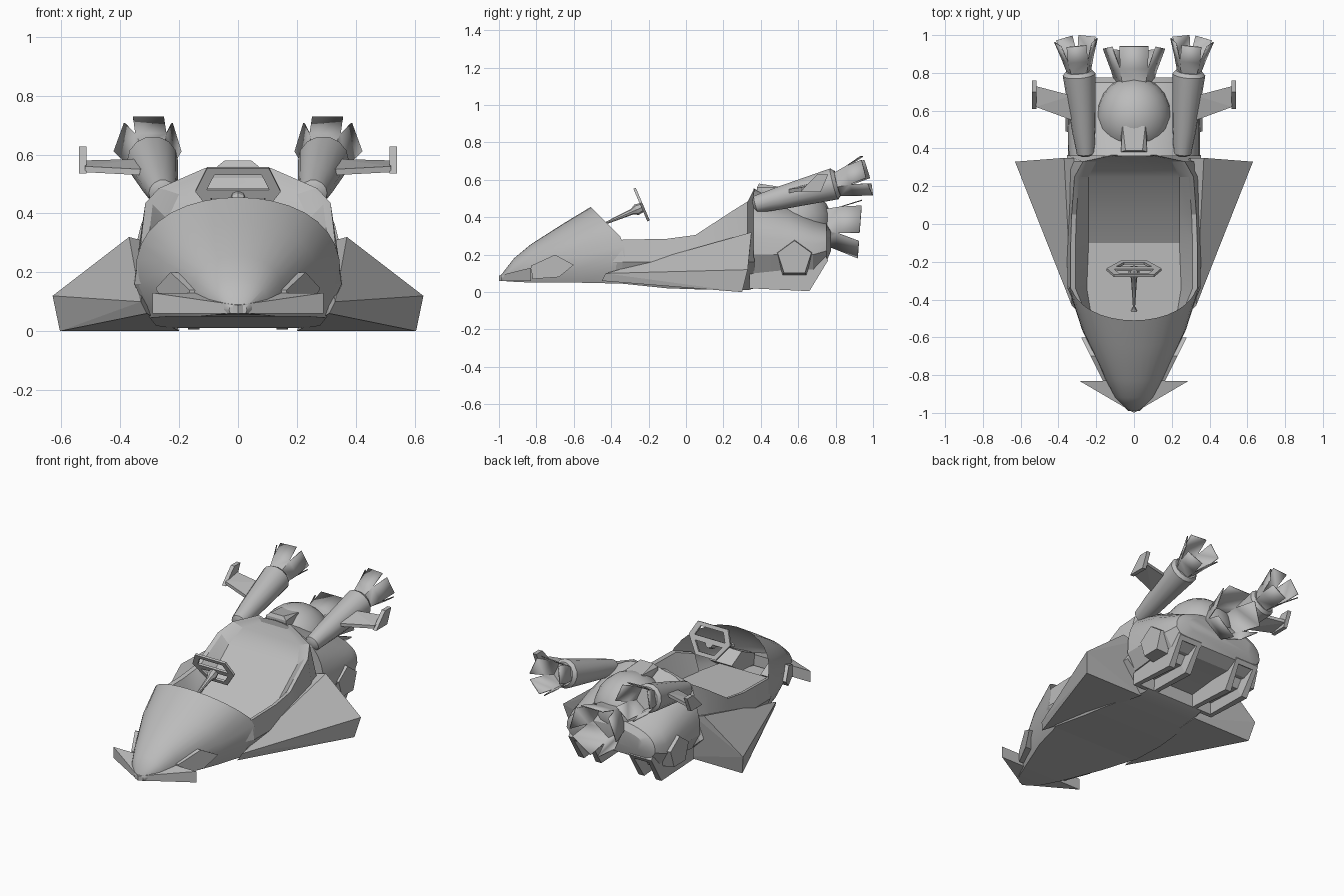
import bpy, bmesh
from math import sin, cos, pi, radians
from mathutils import Vector

default_cube = bpy.data.objects.get("Cube")
if default_cube:
    bpy.data.objects.remove(default_cube, do_unlink=True)

GREY = (0.5, 0.5, 0.5, 1)
grey = bpy.data.materials.new("hull_grey")
grey.use_nodes = True
grey.diffuse_color = GREY
grey.node_tree.nodes["Principled BSDF"].inputs["Base Color"].default_value = GREY


def finish(name, bm, mirror=False, smooth=0, thickness=0):
    """Turn a bmesh into a named object with shared finishing."""
    bmesh.ops.recalc_face_normals(bm, faces=bm.faces[:])
    mesh = bpy.data.meshes.new(name)
    bm.to_mesh(mesh)
    bm.free()
    mesh.materials.append(grey)
    if smooth:
        mesh.shade_smooth()
        mesh.set_sharp_from_angle(angle=radians(smooth))
    obj = bpy.data.objects.new(name, mesh)
    bpy.context.collection.objects.link(obj)
    if thickness:
        solid = obj.modifiers.new("Solidify", "SOLIDIFY")
        solid.thickness = thickness
        solid.offset = 0
    if mirror:
        obj.modifiers.new("Mirror", "MIRROR")


def loft(rings, cap_start=False, cap_end=False):
    """Skin closed rings that all have the same point count."""
    bm = bmesh.new()
    rows = [[bm.verts.new(p) for p in ring] for ring in rings]
    n = len(rows[0])
    for a, b in zip(rows, rows[1:]):
        for i in range(n):
            j = (i + 1) % n
            bm.faces.new((a[i], a[j], b[j], b[i]))
    if cap_start:
        bm.faces.new(rows[0])
    if cap_end:
        bm.faces.new(rows[-1])
    return bm


def solid_hull(name, points, mirror=False):
    """Convex solid around a few corner points."""
    bm = bmesh.new()
    corners = [bm.verts.new(p) for p in points]
    bmesh.ops.convex_hull(bm, input=corners)
    bmesh.ops.dissolve_limit(bm, angle_limit=0.02, verts=bm.verts[:], edges=bm.edges[:])
    finish(name, bm, mirror=mirror)


def both_sides(half):
    return half + [(-x, y, z) for x, y, z in reversed(half) if x > 0]


def arch(y, w, low, mid, top, slant=0.0, steps=9):
    """Rounded hull section; slant sweeps the lower part backwards."""
    def drop(z):
        return y + slant * min(top - z, 0.18)

    half = [(w * 0.85, drop(low), low)]
    for i in range(steps + 1):
        a = pi / 2 * (1 - i / steps)
        z = mid + (top - mid) * max(cos(a), 0) ** 0.72
        half.append((w * sin(a) if i < steps else 0, drop(z), z))
    return both_sides(half)


def axis_frame(start, end):
    d = (Vector(end) - Vector(start)).normalized()
    u = d.cross(Vector((0, 0, 1))).normalized()
    return u, u.cross(d)


def circle(centre, u, v, r, n, phase=0.0):
    return [centre + r * (u * cos(phase + 2 * pi * i / n) + v * sin(phase + 2 * pi * i / n))
            for i in range(n)]


def spindle(start, end, stations, n):
    """Rings of (fraction along the axis, radius)."""
    u, v = axis_frame(start, end)
    a, b = Vector(start), Vector(end)
    return loft([circle(a.lerp(b, t), u, v, r, n) for t, r in stations], True, True)


def crown(name, start, end, r_base, r_mid, r_tip, mirror=False, n=5):
    """Flared exhaust whose rim is split into broad petals."""
    u, v = axis_frame(start, end)
    a, b = Vector(start), Vector(end)
    step = 2 * pi / n
    phase = pi / 2 - step / 2
    bm = loft([circle(a, u, v, r_base, n, phase),
               circle(a.lerp(b, 0.42), u, v, r_mid, n, phase)], True)
    notches = list(bm.verts)[n:]
    for i in range(n):
        tips = []
        for k in (0.88, 0.12):
            t = phase + (i + k) * step
            tips.append(bm.verts.new(b + r_tip * (u * cos(t) + v * sin(t))))
        bm.faces.new((notches[i], notches[(i + 1) % n], *tips))
    finish(name, bm, mirror=mirror, smooth=35, thickness=0.006)


# Rounded nose hood, open towards the cockpit
hood = [arch(-0.99, 0.03, 0.06, 0.07, 0.09),
        arch(-0.92, 0.1, 0.055, 0.085, 0.18),
        arch(-0.83, 0.155, 0.05, 0.1, 0.255, 0.1),
        arch(-0.65, 0.275, 0.05, 0.13, 0.37, 0.5),
        arch(-0.51, 0.35, 0.045, 0.16, 0.455, 1.0)]
finish("nose_hood", loft(hood, cap_start=True), smooth=40)

# Cockpit tub: keel x z, side x, rim x z, floor x z at each y
tub = []
for y, kx, kz, mx, rx, rz, fx, fz in (
        (-0.46, 0.25, 0.05, 0.3, 0.285, 0.24, 0.23, 0.13),
        (-0.34, 0.3, 0.045, 0.352, 0.335, 0.28, 0.25, 0.13),
        (-0.1, 0.28, 0.02, 0.355, 0.335, 0.285, 0.24, 0.13),
        (0.05, 0.26, 0.015, 0.355, 0.33, 0.305, 0.24, 0.22),
        (0.25, 0.22, 0.01, 0.355, 0.315, 0.435, 0.24, 0.38),
        (0.33, 0.2, 0.01, 0.355, 0.27, 0.485, 0.2, 0.465),
        (0.365, 0.2, 0.02, 0.355, 0.11, 0.555, 0.07, 0.53)):
    tub.append(both_sides([(kx, y, kz), (mx, y, 0.16), (rx, y, rz),
                           (rx - 0.025, y, rz - 0.005), (fx, y, fz)]))
finish("cockpit_tub", loft(tub, cap_end=True), smooth=20)
solid_hull("cockpit_floor", [(s * x, y, z) for s in (-1, 1) for z in (0.11, 0.13)
                             for x, y in ((0.2, -0.62), (0.25, -0.4))])

# Rear hull and engine dome
rear = [arch(0.36, 0.35, 0.1, 0.2, 0.555), arch(0.55, 0.35, 0.12, 0.2, 0.47),
        arch(0.68, 0.34, 0.12, 0.2, 0.4), arch(0.75, 0.31, 0.16, 0.22, 0.37),
        arch(0.775, 0.24, 0.22, 0.25, 0.33)]
finish("rear_hull", loft(rear, True, True), smooth=25)
dome = bmesh.new()
bmesh.ops.create_uvsphere(dome, u_segments=20, v_segments=12, radius=0.2)
for vert in dome.verts:
    vert.co = (vert.co.x, vert.co.y * 1.08 + 0.565, vert.co.z + 0.37)
finish("engine_dome", dome, smooth=40)
solid_hull("dome_scoop", [(s * x, y, z) for s in (-1, 1) for x, y, z in (
    (0.07, 0.38, 0.5), (0.07, 0.38, 0.56), (0.045, 0.39, 0.58),
    (0.07, 0.52, 0.5), (0.06, 0.52, 0.56))])
crown("main_exhaust", (0, 0.73, 0.36), (0, 0.93, 0.345), 0.1, 0.125, 0.165)

# Swept side wings
solid_hull("side_wing", [(0.31, -0.45, 0.06), (0.33, -0.43, 0.1), (0.3, 0.35, 0.3),
                         (0.37, 0.35, 0.32), (0.63, 0.33, 0.12),
                         (0.605, 0.3, 0), (0.2, 0.3, 0)], mirror=True)

# Wedge spoiler under the nose
solid_hull("front_spoiler", [(0, -1, 0.06), (0, -1, 0.088)] + [
    (s * 0.29, -0.83, z) for s in (-1, 1) for z in (0.06, 0.13)])

# Angular pods on the flanks of the nose, following the hull taper
pod = [(-0.83, 0.14), (-0.7, 0.2), (-0.6, 0.145), (-0.68, 0.08), (-0.82, 0.07)]
solid_hull("nose_pod", [(x, y, z) for y, z in pod
                        for x in (0.1, 0.165 + (y + 0.83) * 0.5)], mirror=True)

# Five-sided vents on the rear flanks
vent = loft([circle(Vector((x, 0.58, 0.18)), Vector((0, 0, 1)), Vector((0, 1, 0)), r, 5)
             for x, r in ((0.28, 0.11), (0.362, 0.095))], True, True)
finish("flank_vent", vent, mirror=True)

# Slotted skids below the tail
profile = [(0.34, 0.14), (0.34, 0.02), (0.66, 0.005), (0.76, 0.17), (0.73, 0.22)]
skid = loft([[(x, y, z) for y, z in profile] for x in (0.13, 0.29)], True, True)
bmesh.ops.recalc_face_normals(skid, faces=skid.faces[:])
slots = [f for f in skid.faces if f.normal.z < -0.4]
bmesh.ops.inset_region(skid, faces=slots, thickness=0.04)
bmesh.ops.inset_region(skid, faces=slots, thickness=0.003, depth=-0.07)
finish("tail_skid", skid, mirror=True)

# Raised twin engines with crowns and outboard fins
FRONT, BACK, TIP = (0.255, 0.36, 0.465), (0.292, 0.81, 0.583), (0.307, 0.968, 0.628)
engine = spindle(FRONT, BACK, ((0, 0.025), (0.03, 0.047), (0.3, 0.062),
                               (0.96, 0.087), (1, 0.07)), 14)
finish("engine_tube", engine, mirror=True, smooth=35)
crown("engine_exhaust", BACK, TIP, 0.068, 0.088, 0.115, mirror=True)
solid_hull("engine_fin", [(x, y, z + t) for t in (0, 0.02) for x, y, z in (
    (0.33, 0.55, 0.53), (0.33, 0.68, 0.565), (0.52, 0.62, 0.54), (0.52, 0.73, 0.56))],
    mirror=True)
solid_hull("fin_plate", [(x, y, z) for x in (0.515, 0.54) for y, z in (
    (0.61, 0.535), (0.72, 0.535), (0.76, 0.628), (0.7, 0.628))], mirror=True)

# Steering column, hub and six-sided wheel
column = spindle((0, -0.46, 0.355), (0, -0.23, 0.455),
                 ((0, 0.018), (0.1, 0.006), (0.75, 0.016), (0.85, 0.03), (1, 0.025)), 8)
finish("steering_column", column, smooth=30)


def on_wheel(x, h):
    """Place a point on the tilted wheel plane, h running bottom to top."""
    return Vector((x, -0.2 - 0.075 * h, 0.38 + 0.175 * h))


rim = [on_wheel(x, h) for x, h in ((0.07, 0), (0.145, 0.55), (0.105, 1),
                                   (-0.105, 1), (-0.145, 0.55), (-0.07, 0))]
hub = on_wheel(0, 0.5)
finish("steering_wheel", loft([rim, [hub.lerp(p, 0.76) for p in rim]]), thickness=0.014)
bar = bmesh.new()
bar.faces.new([bar.verts.new(on_wheel(x, h)) for x, h in
               ((-0.12, 0.42), (0.12, 0.42), (0.12, 0.58), (-0.12, 0.58))])
finish("wheel_crossbar", bar, thickness=0.014)
